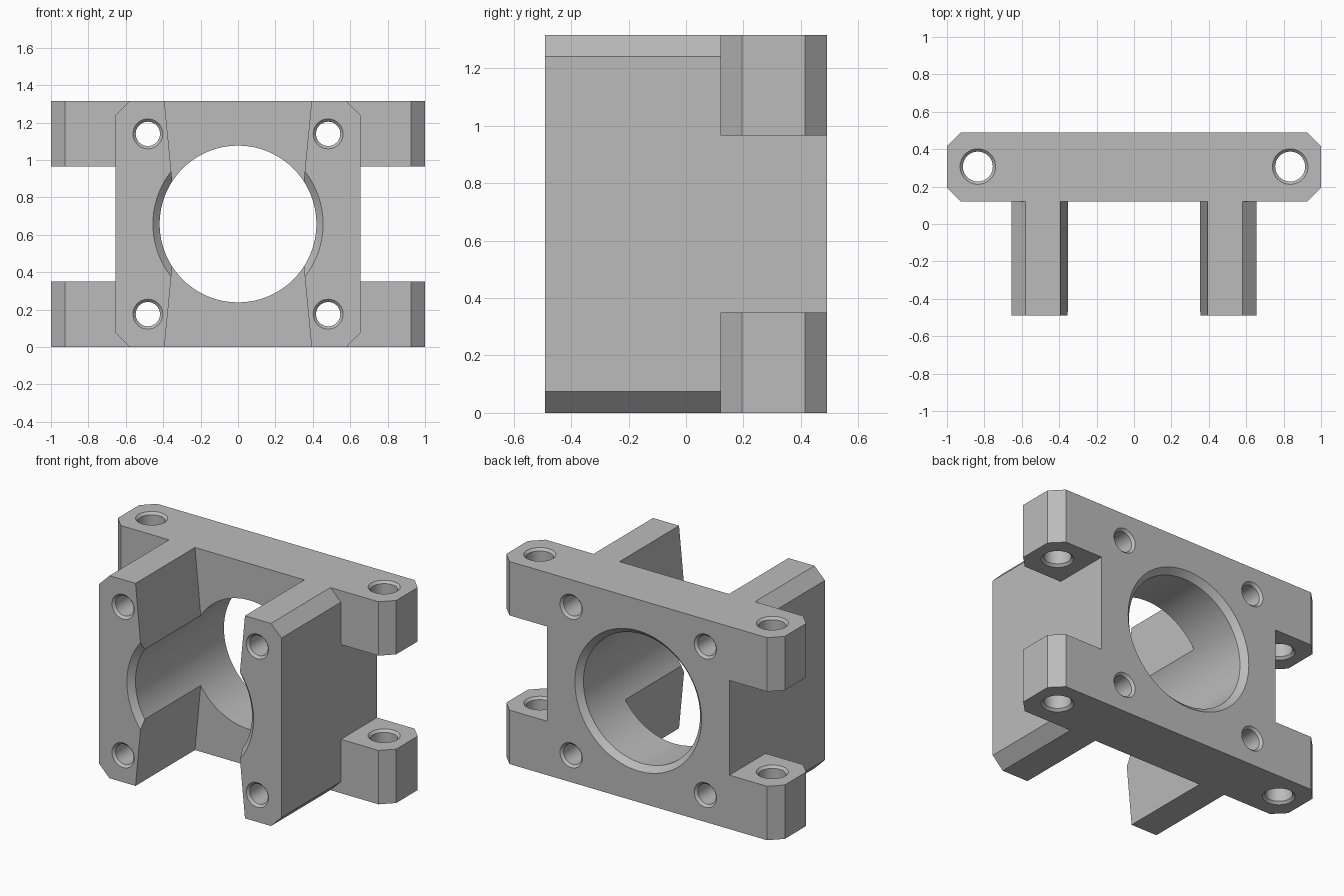
import bpy
import math
from mathutils import Vector

cube = bpy.data.objects.get("Cube")
if cube:
    bpy.data.objects.remove(cube, do_unlink=True)

# Main dimensions
H, MID = 1.315, 0.6575          # height and bore centre
FRONT, STEP, BACK = -0.49, 0.12, 0.49
SIDE, CH = 0.655, 0.075         # body half width and corner chamfer
LUG = 0.35                      # lug height

grey = bpy.data.materials.new("grey plastic")
grey.use_nodes = True
colour = (0.5, 0.5, 0.5, 1)
grey.diffuse_color = colour
grey.node_tree.nodes["Principled BSDF"].inputs["Base Color"].default_value = colour


def loft(name, rings):
    """Closed solid through a list of equal-length point rings."""
    n = len(rings[0])
    faces = [list(range(n)), [n * (len(rings) - 1) + i for i in range(n)]]
    for k in range(len(rings) - 1):
        for i in range(n):
            j = (i + 1) % n
            faces.append((k * n + i, k * n + j, (k + 1) * n + j, (k + 1) * n + i))
    mesh = bpy.data.meshes.new(name)
    mesh.from_pydata([p for ring in rings for p in ring], [], faces)
    obj = bpy.data.objects.new(name, mesh)
    bpy.context.collection.objects.link(obj)
    bpy.context.view_layer.objects.active = obj
    bpy.ops.object.mode_set(mode="EDIT")
    bpy.ops.mesh.select_all(action="SELECT")
    bpy.ops.mesh.normals_make_consistent(inside=False)
    bpy.ops.object.mode_set(mode="OBJECT")
    mesh.materials.append(grey)
    return obj


def hole_cutter(name, point, lo, hi, radius, flare, sides):
    """Round cutter flared at both ends; point(u, v, t) maps it into place."""
    over = 0.02
    stations = [(lo - over, radius + flare + over), (lo + flare, radius),
                (hi - flare, radius), (hi + over, radius + flare + over)]
    angles = [2 * math.pi * i / sides for i in range(sides)]
    return loft(name, [[point(r * math.cos(a), r * math.sin(a), t) for a in angles]
                       for t, r in stations])


def combine(target, tool, operation):
    mod = target.modifiers.new(tool.name, "BOOLEAN")
    mod.operation, mod.object, mod.solver = operation, tool, "EXACT"
    tool.hide_render = True
    bpy.context.view_layer.objects.active = target
    bpy.ops.object.modifier_apply(modifier=mod.name)
    bpy.data.objects.remove(tool, do_unlink=True)


# Back plate with chamfered vertical corners
outline = [(-1 + CH, STEP), (1 - CH, STEP), (1, STEP + CH), (1, BACK - CH),
           (1 - CH, BACK), (-1 + CH, BACK), (-1, BACK - CH), (-1, STEP + CH)]
bracket = loft("motor_bracket", [[Vector((x, y, z)) for x, y in outline] for z in (0, H)])

for s in (-1, 1):
    # Side notch that leaves an upper and a lower lug
    notch = [(SIDE, LUG), (1.2, LUG), (1.2, H - LUG), (SIDE, H - LUG)]
    combine(bracket, loft("notch", [[Vector((s * x, y, z)) for x, z in notch]
                                    for y in (0, 0.7)]), "DIFFERENCE")
    # Forward arm with chamfered outer corners and a shallow V inner wall
    arm = [(0.393, 0), (SIDE - CH, 0), (SIDE, CH), (SIDE, H - CH),
           (SIDE - CH, H), (0.393, H), (0.33, MID)]
    combine(bracket, loft("arm", [[Vector((s * x, y, z)) for x, z in arm]
                                  for y in (FRONT, STEP)]), "UNION")

# Large central bore
combine(bracket, hole_cutter("bore", lambda u, v, t: Vector((u, t, MID + v)),
                             FRONT, BACK, 0.419, 0.036, 96), "DIFFERENCE")

for s in (-1, 1):
    for up in (-1, 1):
        # Screw hole along the arm
        combine(bracket, hole_cutter(
            "screw_hole", lambda u, v, t: Vector((s * 0.482 + u, t, MID + up * 0.482 + v)),
            FRONT, BACK, 0.065, 0.015, 40), "DIFFERENCE")
        # Vertical hole through the lug
        base = H - LUG if up > 0 else 0
        combine(bracket, hole_cutter(
            "lug_hole", lambda u, v, t: Vector((s * 0.835 + u, 0.307 + v, t)),
            base, base + LUG, 0.08, 0.015, 40), "DIFFERENCE")

# Smooth bores, crisp edges
bpy.ops.object.select_all(action="DESELECT")
bracket.select_set(True)
bpy.context.view_layer.objects.active = bracket
bpy.ops.object.shade_smooth_by_angle(angle=math.radians(25))
